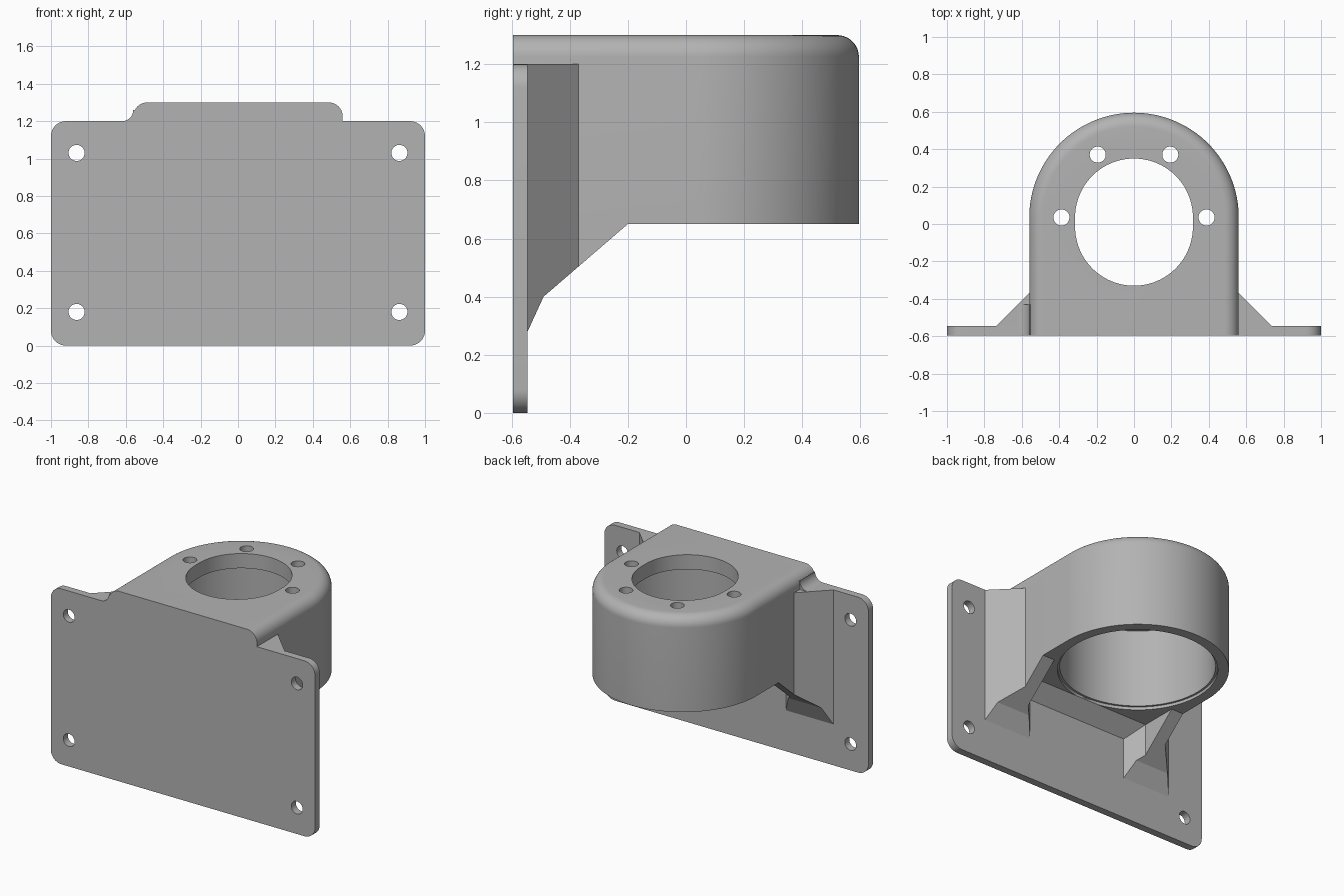
import bpy, bmesh, math
from mathutils import Matrix

if "Cube" in bpy.data.objects:
    bpy.data.objects.remove(bpy.data.objects["Cube"])

grey = bpy.data.materials.new("plain_grey")
grey.use_nodes = True
grey.diffuse_color = (0.45, 0.45, 0.45, 1)
grey.node_tree.nodes["Principled BSDF"].inputs["Base Color"].default_value = grey.diffuse_color

FRONT, BACK = -0.595, -0.545      # plate faces
CY, HALF = 0.035, 0.56            # housing arc centre and half width
PLATE_TOP, FLOOR, TOP = 1.2, 0.65, 1.3


def make(name, bm):
    bmesh.ops.recalc_face_normals(bm, faces=bm.faces)
    mesh = bpy.data.meshes.new(name)
    bm.to_mesh(mesh)
    bm.free()
    mesh.materials.append(grey)
    obj = bpy.data.objects.new(name, mesh)
    bpy.context.collection.objects.link(obj)
    return obj


def loft(name, loops):
    """Skin a stack of equal-length loops and cap both ends."""
    bm = bmesh.new()
    rings = [[bm.verts.new(p) for p in loop] for loop in loops]
    for a, b in zip(rings, rings[1:]):
        for i in range(len(a)):
            j = (i + 1) % len(a)
            bm.faces.new((a[i], a[j], b[j], b[i]))
    bm.faces.new(rings[0])
    bm.faces.new(rings[-1])
    return make(name, bm)


def prism(name, outline, axis, lo, hi):
    """Extrude a 2D outline along x, y or z."""
    place = {"x": lambda a, b, h: (h, a, b),
             "y": lambda a, b, h: (a, h, b),
             "z": lambda a, b, h: (a, b, h)}[axis]
    return loft(name, [[place(a, b, h) for a, b in outline] for h in (lo, hi)])


def arc(cx, cy, r, start, end, n):
    return [(cx + r * math.cos(math.radians(start + (end - start) * i / n)),
             cy + r * math.sin(math.radians(start + (end - start) * i / n)))
            for i in range(n + 1)]


def circle(cx, cy, r, n=64):
    return arc(cx, cy, r, 0, 360, n)[:-1]


def boolean(obj, tool, operation="DIFFERENCE"):
    mod = obj.modifiers.new("cut", "BOOLEAN")
    mod.operation, mod.object, mod.solver = operation, tool, "EXACT"
    bpy.ops.object.select_all(action="DESELECT")
    bpy.context.view_layer.objects.active = obj
    obj.select_set(True)
    bpy.ops.object.modifier_apply(modifier=mod.name)
    bpy.data.objects.remove(tool)


def smooth(obj):
    bpy.ops.object.select_all(action="DESELECT")
    bpy.context.view_layer.objects.active = obj
    obj.select_set(True)
    bpy.ops.object.shade_smooth_by_angle(angle=math.radians(30))


# Mounting plate with rounded corners and four bolt holes
R = 0.08
corners = []
for cx, cz, start in ((1 - R, PLATE_TOP - R, 0), (R - 1, PLATE_TOP - R, 90),
                      (R - 1, R, 180), (1 - R, R, 270)):
    corners += arc(cx, cz, R, start, start + 90, 10)
plate = prism("mounting_plate", corners, "y", FRONT, BACK)
for x in (-0.863, 0.863):
    for z in (0.18, 1.03):
        boolean(plate, prism("bolt_cutter", circle(x, z, 0.043, 32), "y", -0.7, -0.4))
smooth(plate)


# Housing: U-shaped block with a rounded top rim
def u_loop(inset, z):
    w = HALF - inset
    pts = [(w, FRONT)] + arc(0, CY, w, 0, 180, 64) + [(-w, FRONT)]
    return [(x, y, z) for x, y in pts]


RIM = 0.075
rim = [(RIM * (1 - math.cos(t)), TOP - RIM + RIM * math.sin(t))
       for t in [math.pi / 2 * i / 10 for i in range(11)]]
housing = loft("housing", [u_loop(0, FLOOR)] + [u_loop(i, z) for i, z in rim])

# Stepped bore from below, slotted opening and screw holes through the top
boolean(housing, prism("bore_cutter", circle(0, CY, 0.478, 96), "z", 0.5, PLATE_TOP))
boolean(housing, prism("step_cutter", circle(0, CY, 0.492, 96), "z", 0.5, FLOOR + 0.02))
slot = arc(0, CY, 0.315, 0, 180, 40) + arc(0, CY - 0.05, 0.315, 180, 360, 40)
boolean(housing, prism("opening_cutter", slot, "z", 1.1, 1.4))
for angle in (0, 60, 120, 180):
    t = math.radians(angle)
    hole = circle(0.388 * math.cos(t), CY + 0.388 * math.sin(t), 0.043, 32)
    boolean(housing, prism("screw_cutter", hole, "z", 1.1, 1.4))
smooth(housing)

# Side ribs with flared gussets, undersides sloping to the plate
plan = [(0.735, -0.57), (0.735, BACK), (HALF, -0.37), (HALF, -0.2), (0.47, -0.2),
        (0.47, -0.45), (0.375, BACK), (0.375, -0.57)]
side = [(-0.6, PLATE_TOP), (-0.6, 0.28), (BACK, 0.28), (-0.49, 0.4),
        (-0.2, FLOOR), (-0.19, PLATE_TOP)]
for name, s in (("left_rib", 1), ("right_rib", -1)):
    rib = prism(name, [(s * x, y) for x, y in plan], "z", 0.1, PLATE_TOP)
    boolean(rib, prism("slope_cutter", side, "x", -1, 1), "INTERSECT")

# Chamfer strip joining the housing floor to the plate between the ribs
prism("floor_chamfer", [(-0.57, 0.555), (BACK, 0.555), (-0.45, FLOOR), (-0.45, FLOOR + 0.01),
                        (-0.57, FLOOR + 0.01)], "x", -0.48, 0.48)

# Concave fillet where the housing's right side meets the plate top
F = 0.06
cove = arc(-HALF - F, PLATE_TOP + F, F, 270, 360, 10)
fillet = prism("top_fillet", cove + [(-HALF + 0.03, PLATE_TOP + F - 0.02),
                                     (-HALF + 0.03, PLATE_TOP)], "y", FRONT, -0.43)
smooth(fillet)
